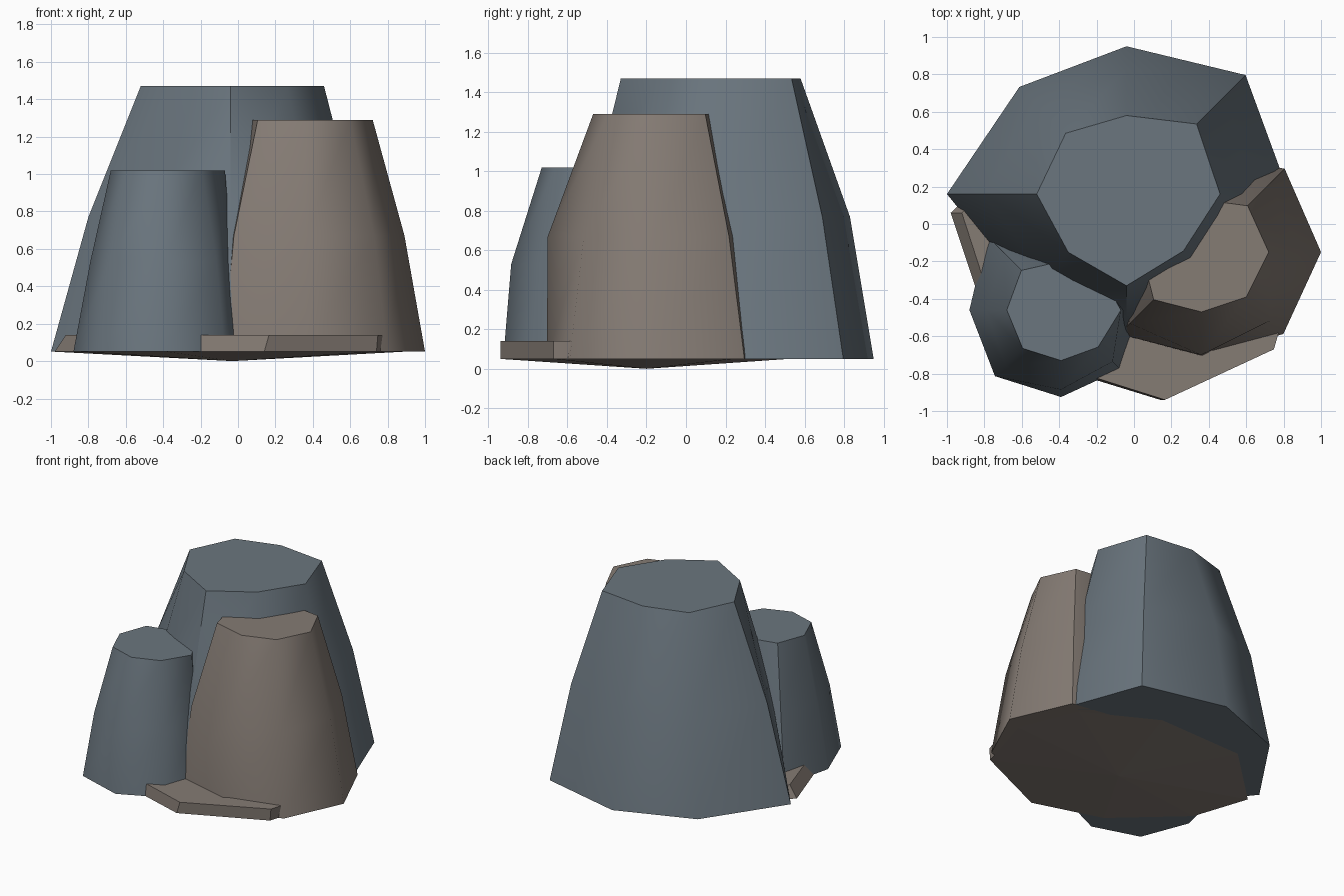
import bpy, bmesh, math

if "Cube" in bpy.data.objects:
    bpy.data.objects.remove(bpy.data.objects["Cube"])


def material(name, rgb):
    m = bpy.data.materials.new(name)
    m.diffuse_color = (*rgb, 1)
    m.use_nodes = True
    m.node_tree.nodes["Principled BSDF"].inputs["Base Color"].default_value = m.diffuse_color
    return m


slate = material("slate blue", (0.145, 0.18, 0.21))
earth = material("warm brown", (0.235, 0.20, 0.175))


def loft(name, rings, mat, apex=None, smooth=True):
    """Join rings of (xy points, z), cap the top, close the bottom flat or to an apex."""
    bm = bmesh.new()
    loops = [[bm.verts.new((x, y, z)) for x, y in pts] for pts, z in rings]
    n = len(loops[0])
    for a, b in zip(loops, loops[1:]):
        for i in range(n):
            j = (i + 1) % n
            bm.faces.new((a[i], a[j], b[j], b[i]))
    bm.faces.new(loops[-1])
    if apex:
        tip = bm.verts.new(apex)
        for i in range(n):
            bm.faces.new((tip, loops[0][(i + 1) % n], loops[0][i]))
    else:
        bm.faces.new(loops[0][::-1])
    bmesh.ops.recalc_face_normals(bm, faces=bm.faces)
    me = bpy.data.meshes.new(name)
    bm.to_mesh(me)
    bm.free()
    me.materials.append(mat)
    ob = bpy.data.objects.new(name, me)
    bpy.context.collection.objects.link(ob)
    if smooth:
        bpy.ops.object.select_all(action='DESELECT')
        ob.select_set(True)
        bpy.context.view_layer.objects.active = ob
        bpy.ops.object.shade_smooth_by_angle(angle=math.radians(52))
    return ob


def column(name, centre, bottom, middle, top, heights, mat):
    """Eight-sided tapered rock; radii run counter-clockwise from +x."""
    def ring(radii):
        return [(centre[0] + r * math.cos(i * math.pi / 4),
                 centre[1] + r * math.sin(i * math.pi / 4)) for i, r in enumerate(radii)]
    return loft(name, list(zip(map(ring, (bottom, middle, top)), heights)), mat)


# Tall rear rock
column("tall_rock", (-0.04, 0.16),
       (0.87, 0.90, 0.79, 0.81, 0.96, 0.75, 0.78, 0.76),
       (0.68, 0.75, 0.67, 0.68, 0.76, 0.63, 0.66, 0.63),
       (0.50, 0.53, 0.42, 0.46, 0.48, 0.44, 0.49, 0.43),
       (0.05, 0.77, 1.47), slate)

# Medium right rock
column("medium_rock", (0.36, -0.15),
       (0.64, 0.63, 0.52, 0.55, 0.50, 0.62, 0.555, 0.62),
       (0.53, 0.52, 0.45, 0.47, 0.43, 0.54, 0.55, 0.52),
       (0.36, 0.35, 0.28, 0.32, 0.32, 0.36, 0.32, 0.34),
       (0.05, 0.67, 1.29), earth)

# Short left rock
column("short_rock", (-0.39, -0.46),
       (0.43, 0.45, 0.45, 0.56, 0.49, 0.50, 0.465, 0.45),
       (0.36, 0.38, 0.38, 0.43, 0.40, 0.42, 0.425, 0.39),
       (0.32, 0.29, 0.26, 0.30, 0.29, 0.29, 0.27, 0.28),
       (0.05, 0.53, 1.02), slate)

# Low ground slab with a shallow pointed underside
rim = [(0.88, -0.20), (0.70, 0.24), (0.18, 0.52), (-0.52, 0.50), (-0.98, 0.06),
       (-0.84, -0.36), (-0.38, -0.78), (0.14, -0.94), (0.74, -0.67)]
upper = [(x * 0.97 + 0.03, y) for x, y in rim]
loft("ground_slab", [(rim, 0.05), (upper, 0.14)], earth, apex=(-0.03, -0.2, 0), smooth=False)
